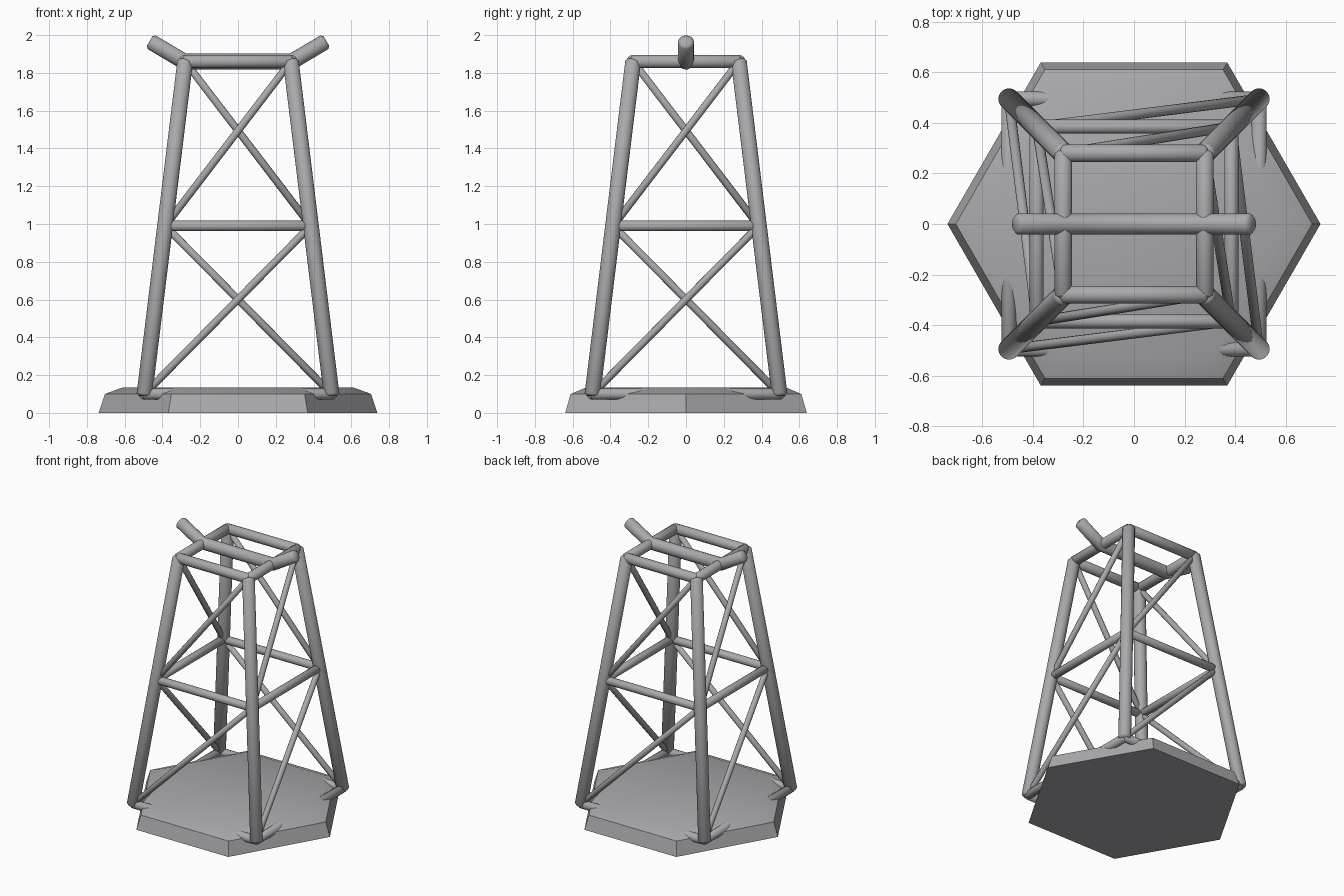
import bpy, bmesh, math
from mathutils import Vector

cube = bpy.data.objects.get("Cube")
if cube:
    bpy.data.objects.remove(cube, do_unlink=True)

grey = bpy.data.materials.new("steel_grey")
grey.use_nodes = True
colour = (0.40, 0.40, 0.42, 1)
grey.diffuse_color = colour
grey.node_tree.nodes["Principled BSDF"].inputs["Base Color"].default_value = colour


def loft(name, rings, angle=30):
    """Skin a list of equal-length vertex rings and cap both ends."""
    bm = bmesh.new()
    loops = [[bm.verts.new(p) for p in ring] for ring in rings]
    n = len(loops[0])
    for a, b in zip(loops, loops[1:]):
        for i in range(n):
            j = (i + 1) % n
            bm.faces.new((a[i], a[j], b[j], b[i]))
    bm.faces.new(loops[0][::-1])
    bm.faces.new(loops[-1])
    bmesh.ops.recalc_face_normals(bm, faces=bm.faces)
    mesh = bpy.data.meshes.new(name)
    bm.to_mesh(mesh)
    bm.free()
    obj = bpy.data.objects.new(name, mesh)
    bpy.context.collection.objects.link(obj)
    mesh.materials.append(grey)
    bpy.ops.object.select_all(action="DESELECT")
    obj.select_set(True)
    bpy.context.view_layer.objects.active = obj
    bpy.ops.object.shade_smooth_by_angle(angle=math.radians(angle))
    return obj


def tube(name, path, radius, sides=20):
    """Round bar along a path, mitred at bends, with softened ends."""
    pts = [Vector(p) for p in path]
    dirs = [(b - a).normalized() for a, b in zip(pts, pts[1:])]
    u = dirs[0].orthogonal().normalized()
    v = dirs[0].cross(u)
    turns = [2 * math.pi * i / sides for i in range(sides)]
    ring = [pts[0] + (u * math.cos(t) + v * math.sin(t)) * radius for t in turns]
    soft = radius * 0.3

    def cap(loop, centre, way):
        return [centre + (p - centre) * 0.7 + way * soft for p in loop]

    rings = [cap(ring, pts[0], -dirs[0]), ring]
    for i, d in enumerate(dirs):
        end = pts[i + 1]
        normal = d + dirs[min(i + 1, len(dirs) - 1)]
        ring = [p + d * ((end - p).dot(normal) / d.dot(normal)) for p in ring]
        rings.append(ring)
    rings.append(cap(ring, pts[-1], dirs[-1]))
    return loft(name, rings, 50)


# Hexagonal foot with a chamfered rim
profile = [(0.738, 0), (0.705, 0.10), (0.61, 0.135)]
loft("base", [[(r * math.cos(k * math.pi / 3), r * math.sin(k * math.pi / 3), z)
               for k in range(6)] for r, z in profile])

# Four corners of the tapering frame, counter-clockwise from front right
corners = [(-1, -1), (1, -1), (1, 1), (-1, 1)]
sides = ["front", "left", "back", "right"]
BOTTOM, MIDDLE, TOP = (0.495, 0.10), (0.385, 0.99), (0.28, 1.86)


def node(k, level):
    x, y = corners[k % 4]
    return (x * level[0], y * level[0], level[1])


for k, side in enumerate(sides):
    tube(f"leg_{k + 1}", [node(k, BOTTOM), node(k, TOP)], 0.042)
    # Level bars
    for label, level, r in (("bottom", BOTTOM, 0.03), ("middle", MIDDLE, 0.028),
                            ("top", TOP, 0.035)):
        tube(f"{side}_{label}_bar", [node(k, level), node(k + 1, level)], r)
    # One rising brace per storey
    tube(f"{side}_lower_brace", [node(k, BOTTOM), node(k + 1, MIDDLE)], 0.02, 12)
    tube(f"{side}_upper_brace", [node(k, MIDDLE), node(k + 1, TOP)], 0.02, 12)

# Bent crossbar with raised ends
tube("crossbar", [(-0.457, 0, 1.962), (-0.285, 0, 1.86),
                  (0.285, 0, 1.86), (0.457, 0, 1.962)], 0.042)
